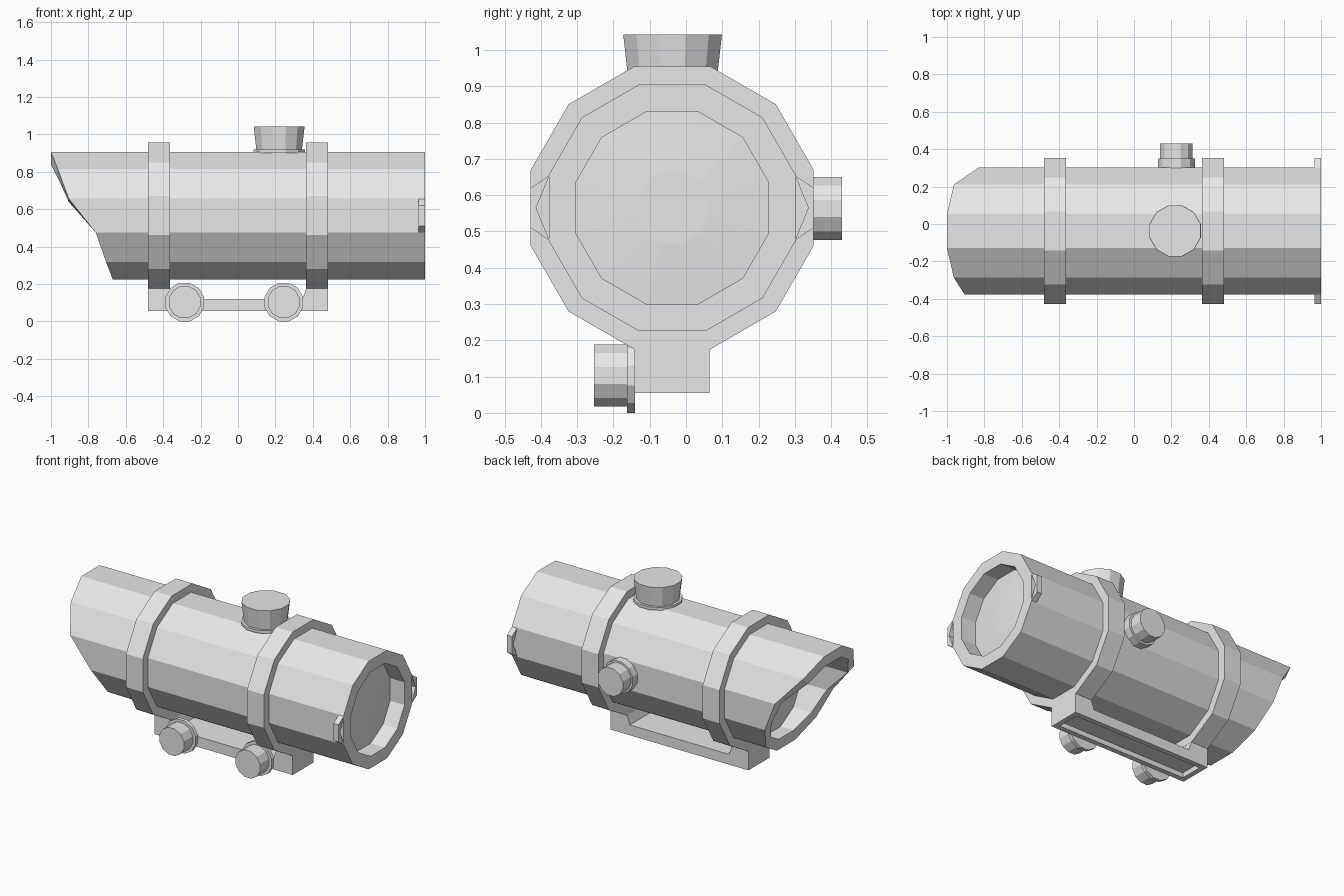
import bpy, bmesh, math

if "Cube" in bpy.data.objects:
    bpy.data.objects.remove(bpy.data.objects["Cube"])

CY, CZ = -0.038, 0.565          # axis of the main tube
N = 12
C15 = math.cos(math.pi / N)

grey = bpy.data.materials.new("plain grey")
grey.diffuse_color = (0.8, 0.8, 0.8, 1)
grey.use_nodes = True
grey.node_tree.nodes["Principled BSDF"].inputs["Base Color"].default_value = grey.diffuse_color


def finish(name, bm):
    bmesh.ops.recalc_face_normals(bm, faces=bm.faces)
    mesh = bpy.data.meshes.new(name)
    bm.to_mesh(mesh)
    bm.free()
    mesh.materials.append(grey)
    obj = bpy.data.objects.new(name, mesh)
    bpy.context.collection.objects.link(obj)
    return obj


def polygon(apothem):
    """Twelve-sided outline with flats on both axes."""
    r = apothem / C15
    return [(r * math.cos(math.radians(15 + 30 * k)),
             r * math.sin(math.radians(15 + 30 * k))) for k in range(N)]


def loft(name, loops, capped=True, closed=False):
    """Skin a list of equal-length point loops."""
    bm = bmesh.new()
    rings = [[bm.verts.new(p) for p in loop] for loop in loops]
    pairs = list(zip(rings, rings[1:]))
    if closed:
        pairs.append((rings[-1], rings[0]))
    for a, b in pairs:
        n = len(a)
        for i in range(n):
            j = (i + 1) % n
            bm.faces.new((a[i], a[j], b[j], b[i]))
    if capped:
        bm.faces.new(rings[0])
        bm.faces.new(rings[-1])
    return finish(name, bm)


def around_x(apothem, x):
    """Tube cross-section; x is a number or a function of (y, z) offsets."""
    return [(x(u, v) if callable(x) else x, CY + u, CZ + v)
            for u, v in polygon(apothem)]


def knob(name, centre, axis, steps):
    """Turned knob: steps are (apothem, position along axis)."""
    loops = []
    for a, d in steps:
        if axis == 'y':
            loops.append([(centre[0] + u, d, centre[1] + v) for u, v in polygon(a)])
        else:
            loops.append([(centre[0] + u, centre[1] + v, d) for u, v in polygon(a)])
    return loft(name, loops)


def prism(name, outline, to_point, lo, hi):
    return loft(name, [[to_point(p, d) for p in outline] for d in (lo, hi)])


# Main tube: slanted hood at one end, recessed lens at both ends
def hood(scale):
    def x(u, v):
        h = v / scale
        if h > 0.3:
            return -1.0
        if h > 0.2:
            return -0.963
        if h > 0:
            return -0.83 if u > 0 else -0.905
        if h > -0.2:
            return -0.76
        return -0.705 if h > -0.3 else -0.67
    return x


loft("scope_tube", [
    around_x(0.10, -0.59), around_x(0.275, -0.58),
    around_x(0.275, hood(0.275 / 0.34)), around_x(0.34, hood(1.0)),
    around_x(0.34, 1.0), around_x(0.265, 1.0),
    around_x(0.265, 0.90), around_x(0.10, 0.91)])

# Mounting rings
for name, x0, x1 in (("rear_ring", -0.48, -0.363), ("front_ring", 0.363, 0.48)):
    loft(name, [around_x(0.39, x0), around_x(0.39, x1),
                around_x(0.335, x1), around_x(0.335, x0)],
         capped=False, closed=True)

# Mount rail with raised end blocks
half = [(0.48, 0.055), (0.48, 0.178), (0.365, 0.178), (0.345, 0.12)]
rail = prism("mount_rail", half + [(-x, z) for x, z in reversed(half)],
             lambda p, d: (p[0], d, p[1]), -0.142, 0.065)
# Slot along the underside of the rail
bm = bmesh.new()
bm.from_mesh(rail.data)
under = [f for f in bm.faces if f.normal.z < -0.9]
bmesh.ops.inset_region(bm, faces=under, thickness=0.045)
bmesh.ops.inset_region(bm, faces=under, thickness=0.001, depth=-0.03)
bm.to_mesh(rail.data)
bm.free()

# Clamp knobs on the rail
for name, x in (("rear_clamp_knob", -0.285), ("front_clamp_knob", 0.245)):
    knob(name, (x, 0.103), 'y', [(0.103, -0.14), (0.103, -0.163),
                                 (0.085, -0.163), (0.085, -0.253)])

# Adjustment knobs on the top and side of the tube
knob("top_knob", (0.22, -0.037), 'z', [(0.137, 0.90), (0.137, 0.918),
                                       (0.122, 0.918), (0.136, 1.043)])
knob("side_knob", (0.226, 0.563), 'y', [(0.099, 0.295), (0.099, 0.35),
                                        (0.087, 0.35), (0.087, 0.43)])

# Notched lugs on both sides of the front rim
for name, s in (("left_lug", -1), ("right_lug", 1)):
    lug = [(0.338, 0.09), (0.39, 0.055), (0.39, -0.055), (0.338, -0.09), (0.375, 0)]
    prism(name, lug, lambda p, d, s=s: (d, CY + s * p[0], CZ + p[1]), 0.965, 1.0)
